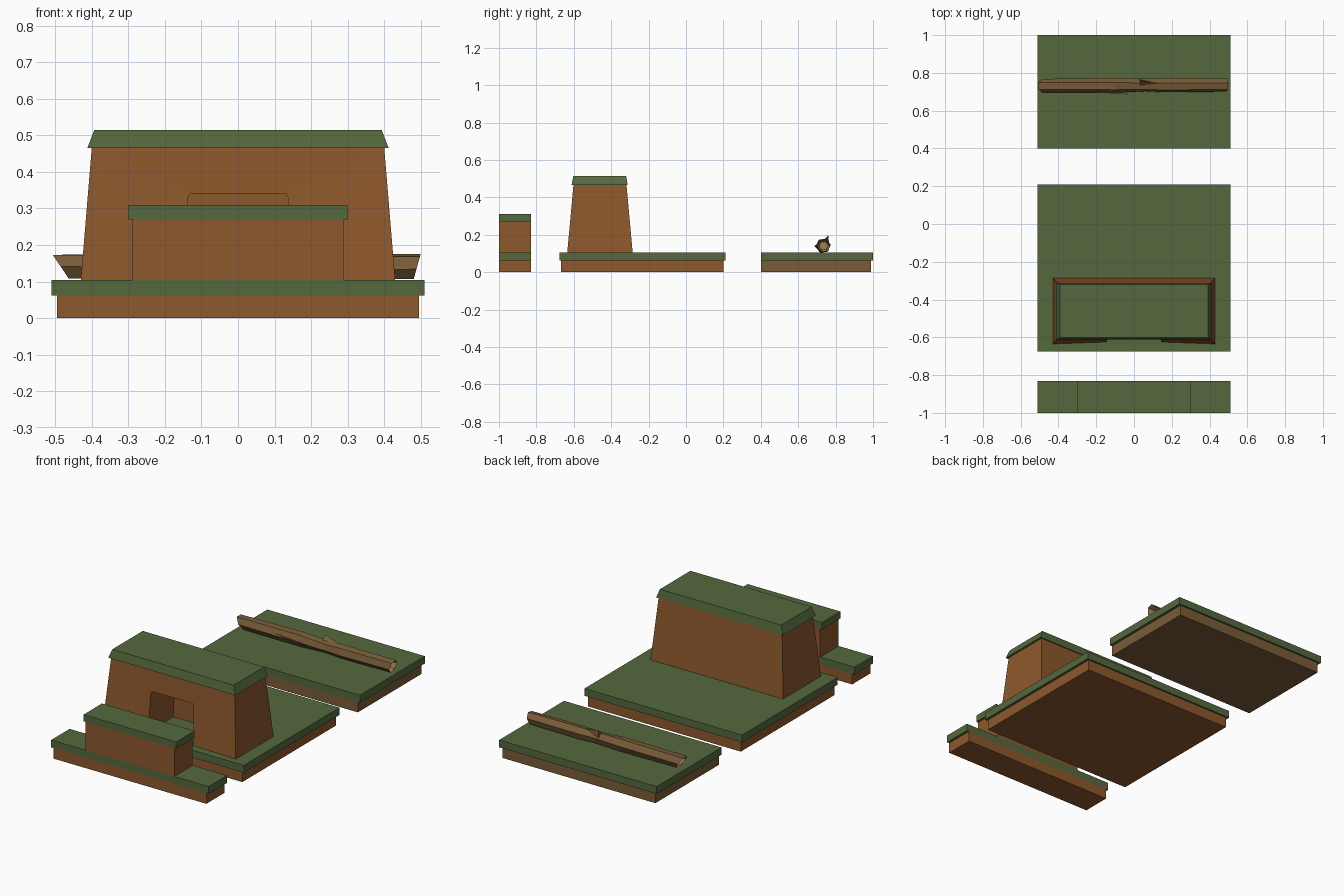
import bpy, bmesh, math
from mathutils import Vector

if "Cube" in bpy.data.objects:
    bpy.data.objects.remove(bpy.data.objects["Cube"])


def material(name, rgb):
    m = bpy.data.materials.new(name)
    m.diffuse_color = (*rgb, 1)
    m.use_nodes = True
    m.node_tree.nodes["Principled BSDF"].inputs["Base Color"].default_value = m.diffuse_color
    return m


DIRT = material("dirt", (0.27, 0.098, 0.026))
GRASS = material("grass", (0.09, 0.14, 0.048))
WOOD = material("wood", (0.19, 0.107, 0.04))
PALE = material("pale_wood", (0.36, 0.21, 0.09))


def make(name, verts, faces, *mats):
    me = bpy.data.meshes.new(name)
    me.from_pydata(verts, [], faces)
    for m in mats:
        me.materials.append(m)
    bm = bmesh.new()
    bm.from_mesh(me)
    bmesh.ops.recalc_face_normals(bm, faces=bm.faces)
    bm.to_mesh(me)
    bm.free()
    ob = bpy.data.objects.new(name, me)
    bpy.context.collection.objects.link(ob)
    return ob


def frustum(name, mat, bottom, top, z0, z1):
    """Box whose bottom and top are each (half width, y min, y max)."""
    verts = []
    for (w, a, b), z in ((bottom, z0), (top, z1)):
        verts += [(-w, a, z), (w, a, z), (w, b, z), (-w, b, z)]
    faces = [(0, 3, 2, 1), (4, 5, 6, 7)]
    faces += [(i, (i + 1) % 4, (i + 1) % 4 + 4, i + 4) for i in range(4)]
    return make(name, verts, faces, mat)


def box(name, mat, w, y0, y1, z0, z1):
    return frustum(name, mat, (w, y0, y1), (w, y0, y1), z0, z1)


# Three ground slabs: soil below, overhanging turf above
for name, soil, s0, s1, g0, g1 in (
        ("front_slab", DIRT, -1.0, -0.83, -1.0, -0.83),
        ("middle_slab", DIRT, -0.667, 0.20, -0.675, 0.21),
        ("back_slab", WOOD, 0.402, 0.99, 0.40, 1.0)):
    box(name + "_soil", soil, 0.495, s0, s1, 0, 0.062)
    box(name + "_turf", GRASS, 0.51, g0, g1, 0.062, 0.105)

# Raised step on the front slab
box("step_soil", DIRT, 0.288, -1.0, -0.83, 0.105, 0.27)
box("step_turf", GRASS, 0.30, -1.0, -0.83, 0.27, 0.31)

# Tapered mound with a doorway recess in its front
Z0, Z1 = 0.103, 0.465
v = [(-0.43, -0.635, Z0), (0.43, -0.635, Z0), (0.43, -0.285, Z0), (-0.43, -0.285, Z0),
     (-0.40, -0.602, Z1), (0.40, -0.602, Z1), (0.40, -0.318, Z1), (-0.40, -0.318, Z1)]
door = [(-0.147, -0.625, Z0), (-0.138, -0.609, 0.328), (-0.132, -0.608, 0.34)]
door += [(-x, y, z) for x, y, z in reversed(door)]
v += door + [(x, -0.39, z) for x, y, z in door]
f = [(1, 2, 6, 5), (2, 3, 7, 6), (3, 0, 4, 7), (4, 5, 6, 7),
     (0, 8, 4), (8, 9, 4), (9, 10, 4),
     (10, 11, 5, 4), (11, 12, 5), (12, 13, 5), (13, 1, 5),
     (0, 3, 2, 1, 13, 19, 14, 8), (14, 15, 16, 17, 18, 19)]
f += [(i, i + 6, i + 7, i + 1) for i in range(8, 13)]
make("mound", v, f, DIRT)
frustum("mound_turf", GRASS, (0.412, -0.612, -0.312), (0.393, -0.602, -0.32), Z1, 0.515)

# Fallen log: six-sided rings along x, hollow pale ends
N = 6
rings = [  # x, centre y, centre z, radius, length added at the top, lean
    (-0.40, 0.731, 0.148, 0.022, 0.0, 0.0),
    (-0.485, 0.731, 0.141, 0.037, -0.025, 0.0),
    (-0.10, 0.734, 0.142, 0.040, 0, 0.1),
    (0.06, 0.736, 0.141, 0.034, 0, 0.25),
    (0.16, 0.735, 0.140, 0.038, 0, 0.2),
    (0.490, 0.736, 0.141, 0.036, 0.010, 0.2),
    (0.44, 0.736, 0.141, 0.024, 0.0, 0.2)]
v, f = [], []
for x, cy, cz, r, slant, lean in rings:
    for k in range(N):
        a = 2 * math.pi * k / N + lean
        v.append((x + slant * math.sin(a), cy + r * math.cos(a), cz + r * math.sin(a)))
for j in range(len(rings) - 1):
    for k in range(N):
        n = (k + 1) % N
        f.append((j * N + k, j * N + n, (j + 1) * N + n, (j + 1) * N + k))
f += [tuple(range(N)), tuple(range(len(v) - N, len(v)))]
log = make("log", v, f, WOOD, PALE)
for i, p in enumerate(log.data.polygons):
    if i < N or i >= (len(rings) - 2) * N:
        p.material_index = 1


# Splinters: three-sided spikes growing from the log
def spike(name, base, tip):
    make(name, base + [tip], [(0, 1, 2), (0, 1, 3), (1, 2, 3), (2, 0, 3)], WOOD)


spike("upper_splinter", [(0.03, 0.765, 0.155), (0.17, 0.735, 0.165), (0.03, 0.73, 0.165)],
      (0.035, 0.76, 0.197))
spike("side_splinter", [(-0.25, 0.70, 0.15), (-0.22, 0.71, 0.115), (-0.06, 0.71, 0.135)],
      (-0.03, 0.686, 0.14))
